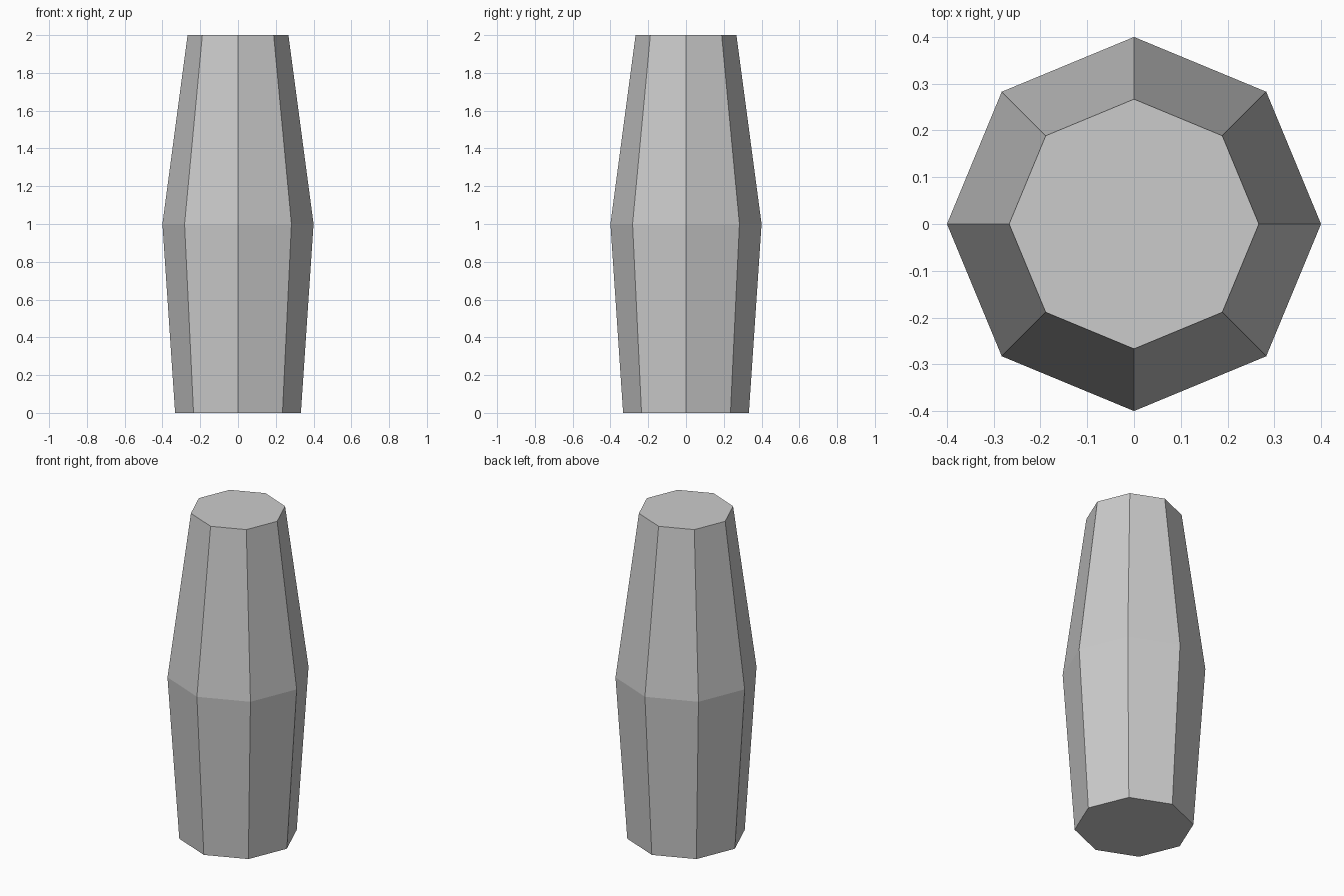
import bpy, bmesh
from math import cos, sin, tau

if "Cube" in bpy.data.objects:
    bpy.data.objects.remove(bpy.data.objects["Cube"])

SIDES = 8
PROFILE = [(0.333, 0.0), (0.4, 1.0), (0.267, 2.0)]  # radius, height

# Faceted barrel-shaped body: octagonal rings joined by flat sides
bm = bmesh.new()
rings = [[bm.verts.new((r * cos(tau * i / SIDES), r * sin(tau * i / SIDES), z))
          for i in range(SIDES)] for r, z in PROFILE]
for low, high in zip(rings, rings[1:]):
    for i in range(SIDES):
        j = (i + 1) % SIDES
        bm.faces.new((low[i], low[j], high[j], high[i]))

# Flat end caps
bm.faces.new(rings[0][::-1])
bm.faces.new(rings[-1])

mesh = bpy.data.meshes.new("octagonal_body")
bm.to_mesh(mesh)
bm.free()
body = bpy.data.objects.new("octagonal_body", mesh)
bpy.context.collection.objects.link(body)
